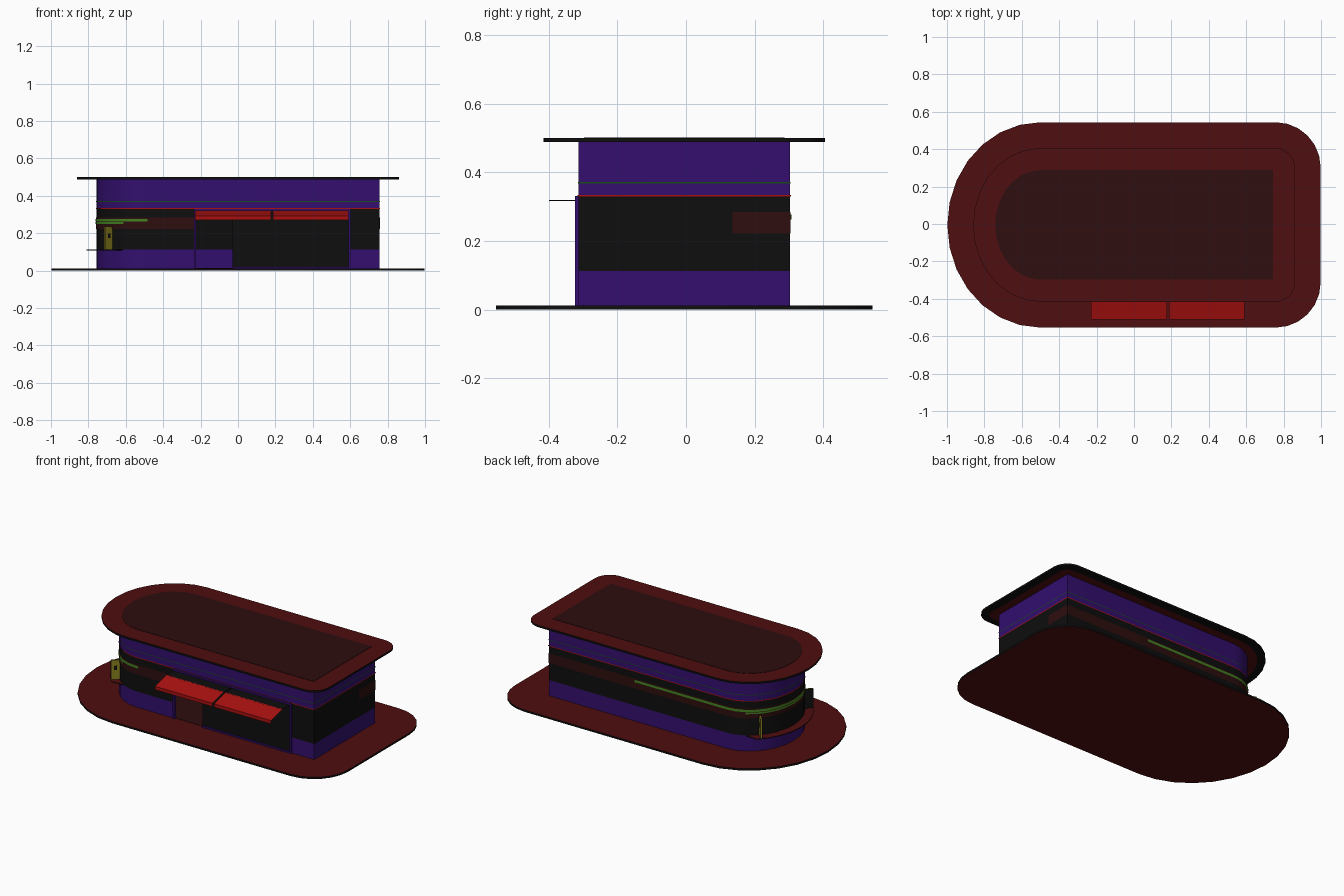
import bpy, bmesh
from math import sin, cos, pi, radians
from mathutils import Matrix

cube = bpy.data.objects.get("Cube")
if cube:
    bpy.data.objects.remove(cube)


def material(name, hex_colour):
    """Flat material from an sRGB hex colour, stored as linear values."""
    def linear(c):
        return c / 12.92 if c <= 0.04045 else ((c + 0.055) / 1.055) ** 2.4
    rgb = [linear(int(hex_colour[i:i + 2], 16) / 255) for i in (0, 2, 4)]
    mat = bpy.data.materials.new(name)
    mat.use_nodes = True
    mat.diffuse_color = (*rgb, 1)
    mat.node_tree.nodes["Principled BSDF"].inputs["Base Color"].default_value = (*rgb, 1)
    return mat


maroon = material("maroon", "500e10")
brown = material("dark_brown", "2e0e0e")
purple = material("purple", "330f6e")
black = material("black", "0e0e0e")
red = material("red", "a81010")
green = material("green", "438220")
dark_green = material("dark_green", "174a1a")
yellow = material("yellow", "8f8420")

# Plan of the building: straight sides, square right end, rounded left end
RIGHT, ARC_X, ARC_R, HALF, MID = 0.757, -0.5, 0.257, 0.308, -0.005
FRONT, BACK = MID - HALF, MID + HALF


def left_arc(d, steps=14):
    """Rounded left end, from the back to the front, grown outward by d."""
    angles = [pi / 2 + pi * i / steps for i in range(steps + 1)]
    return [(ARC_X + (ARC_R + d) * cos(a), MID + (HALF + d) * sin(a)) for a in angles]


def outline(d, steps=6):
    """Closed plan, counterclockwise, grown outward by d."""
    if d <= 0:
        corners = [(RIGHT + d, FRONT - d), (RIGHT + d, BACK + d)]
    else:
        corners = []
        for y, start in ((FRONT, -pi / 2), (BACK, 0)):
            for i in range(steps + 1):
                a = start + pi / 2 * i / steps
                corners.append((RIGHT + d * cos(a), y + d * sin(a)))
    return corners + left_arc(d)


def finish(name, bm, mats):
    mesh = bpy.data.meshes.new(name)
    bm.to_mesh(mesh)
    bm.free()
    for mat in mats:
        mesh.materials.append(mat)
    mesh.shade_smooth()
    mesh.set_sharp_from_angle(angle=radians(30))
    obj = bpy.data.objects.new(name, mesh)
    bpy.context.scene.collection.objects.link(obj)
    return obj


def plate(name, points, z0, z1, top, edge, under):
    """Flat slab with separate top, edge and underside colours."""
    bm = bmesh.new()
    low = [bm.verts.new((x, y, z0)) for x, y in points]
    high = [bm.verts.new((x, y, z1)) for x, y in points]
    bm.faces.new(high)
    bm.faces.new(low[::-1]).material_index = 2
    for i in range(len(points)):
        j = (i + 1) % len(points)
        bm.faces.new((low[i], low[j], high[j], high[i])).material_index = 1
    return finish(name, bm, (top, edge, under))


def ribbon(name, lower, upper, mat, closed=False):
    """Sheet between two matching rows of 3D points."""
    bm = bmesh.new()
    a = [bm.verts.new(p) for p in lower]
    b = [bm.verts.new(p) for p in upper]
    for i in range(len(a) if closed else len(a) - 1):
        j = (i + 1) % len(a)
        bm.faces.new((a[i], a[j], b[j], b[i]))
    return finish(name, bm, (mat,))


def wall(name, path, z0, z1, mat, closed=False):
    return ribbon(name, [(x, y, z0) for x, y in path], [(x, y, z1) for x, y in path], mat, closed)


def box(name, x, y, z, mat, turn=None):
    """Box from (min, max) ranges, optionally transformed."""
    bm = bmesh.new()
    bmesh.ops.create_cube(bm, size=1)
    size = [r[1] - r[0] for r in (x, y, z)]
    centre = [(r[1] + r[0]) / 2 for r in (x, y, z)]
    bm.transform(Matrix.Translation(centre) @ Matrix.Diagonal((*size, 1)))
    if turn:
        bm.transform(turn)
    return finish(name, bm, (mat,))


# Ground slab and inner floor
plate("ground_slab", outline(0.241), 0, 0.012, maroon, black, maroon)
plate("inner_floor", outline(-0.004), 0.011, 0.014, brown, brown, brown)

# Lower walls, leaving the shop front open
DOOR_L, GLASS_L, GLASS_R = -0.235, -0.03, 0.59
shell = [(GLASS_R, FRONT), (RIGHT, FRONT), (RIGHT, BACK)] + left_arc(0) + [(DOOR_L, FRONT)]
wall("base_wall", shell, 0.012, 0.112, purple)
wall("window_band", shell, 0.112, 0.331, black)
wall("shop_glass", [(GLASS_L, FRONT), (GLASS_R, FRONT)], 0.012, 0.331, black)

# Upper fascia with thin trim lines
wall("fascia", outline(0), 0.331, 0.489, purple, True)
wall("red_trim", outline(0.003), 0.329, 0.334, red, True)
wall("green_trim", outline(0.002), 0.368, 0.372, dark_green, True)

# Stripes wrapping the back and the rounded end
o = 0.002
wall("brown_stripe", [(RIGHT + o, 0.135), (RIGHT + o, BACK + o)] + left_arc(o)
     + [(DOOR_L, FRONT - o)], 0.222, 0.284, brown)
o = 0.004
wall("green_stripe", [(0.15, BACK + o)] + left_arc(o) + [(-0.485, FRONT - o)], 0.262, 0.277, green)
wall("green_understripe", left_arc(o)[2:-2], 0.249, 0.259, green)

# Roof slab, top panel and dark soffit border
plate("roof_slab", outline(0.103), 0.488, 0.5, maroon, black, maroon)
plate("roof_panel", outline(-0.015), 0.499, 0.502, brown, brown, brown)
ribbon("soffit_border", [(x, y, 0.487) for x, y in outline(0.055)],
       [(x, y, 0.487) for x, y in outline(0.102)], black, True)

# Shop front frame
depth = (FRONT - 0.011, FRONT + 0.006)
for side, x in (("left", GLASS_R), ("right", DOOR_L)):
    box(f"{side}_frame_post", (x, x + 0.011), depth, (0.012, 0.331), purple)
box("frame_head", (DOOR_L, GLASS_R), depth, (0.318, 0.331), purple)
box("frame_sill", (GLASS_L, GLASS_R), depth, (0.012, 0.02), purple)

# Awnings: flat support, sloped sheet and hanging valance
for side, x0, x1 in (("right", -0.23, 0.176), ("left", 0.188, 0.59)):
    box(f"{side}_awning_support", (x0, x1), (-0.4, FRONT), (0.316, 0.32), black)
    profile = [(-0.395, 0.321), (-0.51, 0.292), (-0.51, 0.27)]
    for part, (p, q) in (("sheet", profile[:2]), ("valance", profile[1:])):
        ribbon(f"{side}_awning_{part}", [(x0, *q), (x1, *q)], [(x0, *p), (x1, *p)], red)

# Ledge around the rounded end
ledge = [p for p in left_arc(0.052) if p[0] < -0.64]
inner = [p for p in left_arc(-0.002) if p[0] < -0.6]
plate("end_ledge", ledge + inner[::-1], 0.108, 0.113, maroon, black, maroon)

# Angled signs standing on both ends of the ledge
for side, s in (("front", -1), ("back", 1)):
    turn = Matrix.Translation((-0.69, s * 0.245 + MID, 0)) @ Matrix.Rotation(-s * 3 * pi / 4 + pi, 4, "Z")
    box(f"{side}_sign_face", (-0.008, 0), (-0.026, 0.026), (0.113, 0.235), yellow, turn)
    box(f"{side}_sign_back", (-0.012, -0.008), (-0.026, 0.026), (0.113, 0.235), black, turn)
    box(f"{side}_sign_mark", (0, 0.002), (-0.008, 0.008), (0.175, 0.2), black, turn)
